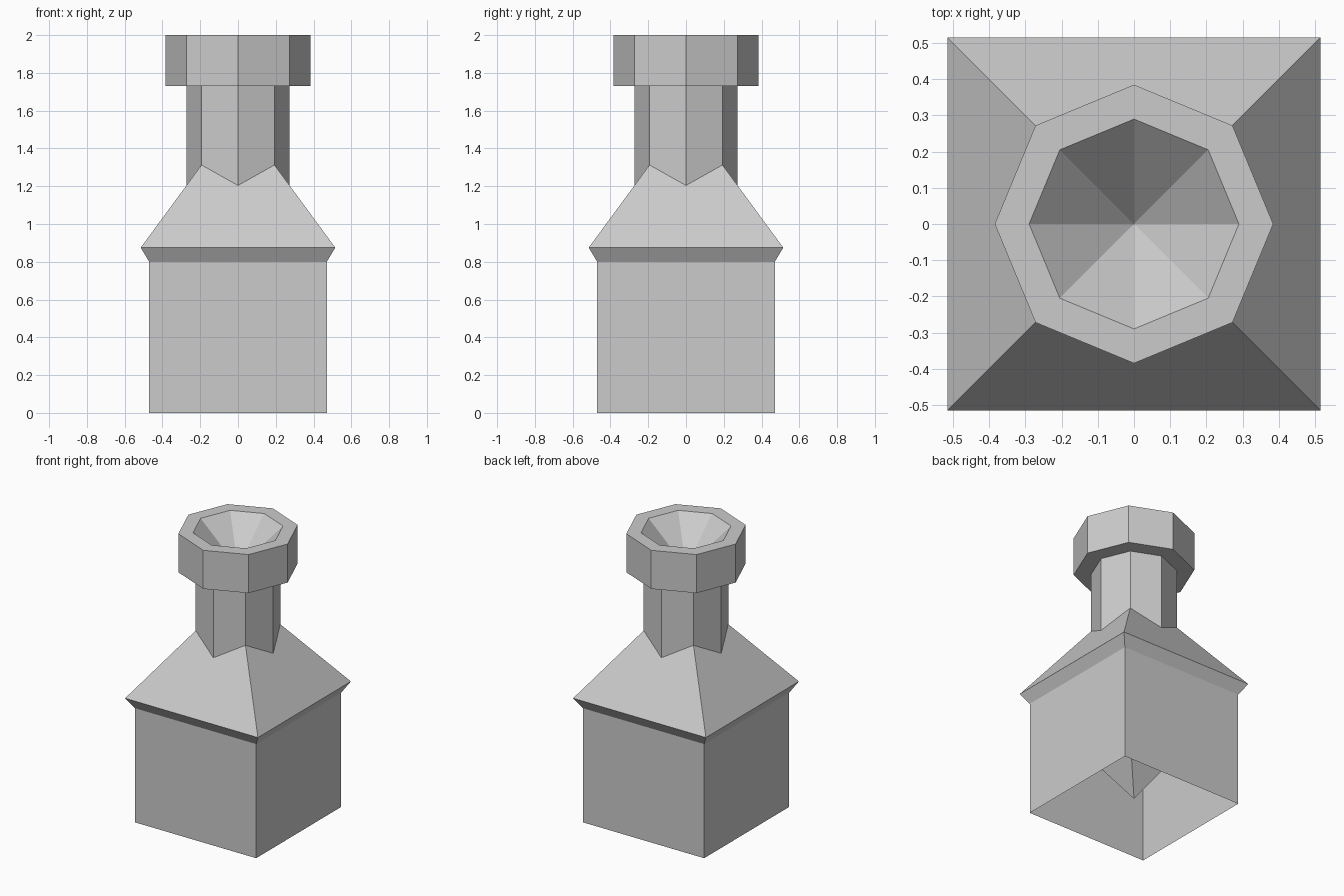
import bpy, bmesh
from math import cos, sin, tau

cube = bpy.data.objects.get("Cube")
if cube:
    bpy.data.objects.remove(cube, do_unlink=True)

grey = bpy.data.materials.new("light_grey")
grey.use_nodes = True
COLOUR = (0.6, 0.6, 0.6, 1)
grey.diffuse_color = COLOUR
grey.node_tree.nodes["Principled BSDF"].inputs["Base Color"].default_value = COLOUR

DIAG = 2 ** 0.5


def loft(name, sides, profile, turn=0.0):
    """Skin regular rings of (radius, z); a zero radius closes to a point."""
    bm = bmesh.new()
    previous = None
    for radius, z in profile:
        if radius == 0:
            ring = [bm.verts.new((0, 0, z))]
        else:
            ring = [bm.verts.new((radius * cos(tau * (i + turn) / sides),
                                  radius * sin(tau * (i + turn) / sides), z))
                    for i in range(sides)]
        if previous:
            for i in range(sides):
                j = (i + 1) % sides
                corners = [previous[i % len(previous)], previous[j % len(previous)],
                           ring[j % len(ring)], ring[i % len(ring)]]
                bm.faces.new(list(dict.fromkeys(corners)))
        previous = ring
    mesh = bpy.data.meshes.new(name)
    bm.to_mesh(mesh)
    bm.free()
    mesh.materials.append(grey)
    obj = bpy.data.objects.new(name, mesh)
    bpy.context.collection.objects.link(obj)
    return obj


# Hollow base: open below, with an inverted pyramid as its ceiling
loft("base_walls", 4, [(0.47 * DIAG, 0), (0.47 * DIAG, 0.8)], 0.5)
loft("base_ceiling", 4, [(0, 0.07), (0.47 * DIAG, 0.8)], 0.5)

# Flared eave and pyramid roof, running up inside the neck
loft("roof", 4, [(0.47 * DIAG, 0.8), (0.515 * DIAG, 0.875), (0, 1.575)], 0.5)

# Octagonal neck
loft("neck", 8, [(0.273, 1.2), (0.273, 1.73)])

# Octagonal collar with a funnel sunk into its top
loft("collar", 8, [(0.273, 1.73), (0.385, 1.73), (0.385, 2),
                   (0.29, 2), (0, 1.73)])
